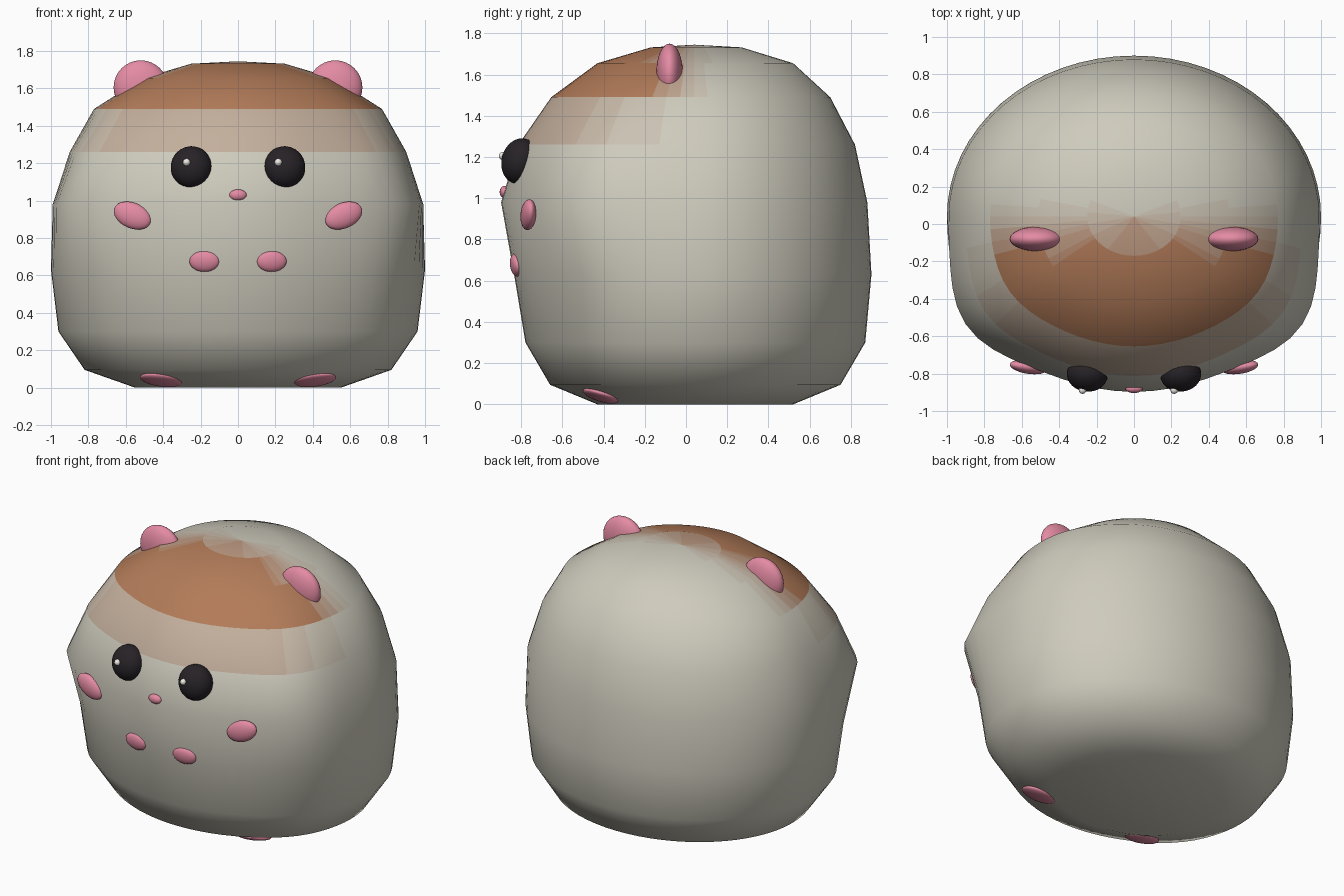
import bpy, bmesh, math

if "Cube" in bpy.data.objects:
    bpy.data.objects.remove(bpy.data.objects["Cube"])

CREAM, BROWN = (0.62, 0.60, 0.51), (0.45, 0.20, 0.10)


def material(name, rgb):
    m = bpy.data.materials.new(name)
    m.diffuse_color = (*rgb, 1)
    m.use_nodes = True
    m.node_tree.nodes["Principled BSDF"].inputs["Base Color"].default_value = m.diffuse_color
    return m


PINK = material("pink", (0.78, 0.26, 0.37))
BLACK = material("black", (0.02, 0.016, 0.02))
WHITE = material("white", (0.85, 0.83, 0.76))
# Cream-to-brown steps for the soft forehead patch
SHADES = 8
fur = [material(f"fur_{i}", [c + (b - c) * i / (SHADES - 1) for c, b in zip(CREAM, BROWN)])
       for i in range(SHADES)]


def clamp(v):
    return max(0.0, min(1.0, v))


def patch_weight(p):
    return (clamp((p.z - 1.24) / 0.3) * clamp((0.12 - p.y) / 0.3)
            * clamp((0.88 - abs(p.x)) / 0.25))


# Body: stacked rings (z, half width, front y, back y, cheek bulge)
RINGS = [(0.0, 0.55, -0.43, 0.52, 0.01), (0.095, 0.82, -0.66, 0.75, 0.02),
         (0.30, 0.96, -0.78, 0.87, 0.03), (0.63, 1.0, -0.835, 0.90, 0.03),
         (0.98, 0.99, -0.90, 0.88, 0.10), (1.26, 0.90, -0.815, 0.82, 0.07),
         (1.49, 0.77, -0.655, 0.70, 0.04), (1.655, 0.51, -0.43, 0.52, 0.02),
         (1.732, 0.25, -0.17, 0.27, 0.0)]
SEG, YC = 64, 0.04


def ring_point(a, z, w, front, back, bulge):
    c, s = math.cos(a), math.sin(a)
    if s >= 0:
        return (w * c, YC + (back - YC) * s, z)
    t = math.degrees(math.atan2(-s, abs(c)))
    k = 1 + bulge * (math.exp(-(t - 35) ** 2 / 350) - 0.03)
    if t < 4:
        k = 1
    return (w * c * k, YC + (YC - front) * s * k, z)


bm = bmesh.new()
rows = [[bm.verts.new(ring_point(2 * math.pi * i / SEG, *r)) for i in range(SEG)]
        for r in RINGS]
for lo, hi in zip(rows, rows[1:]):
    for i in range(SEG):
        j = (i + 1) % SEG
        bm.faces.new((lo[i], lo[j], hi[j], hi[i]))
bm.faces.new(rows[0][::-1])
top = bm.verts.new((0, YC, 1.745))
for i in range(SEG):
    bm.faces.new((rows[-1][i], rows[-1][(i + 1) % SEG], top))
for f in bm.faces:
    f.smooth = True
    f.material_index = round(patch_weight(f.calc_center_median()) * (SHADES - 1))
mesh = bpy.data.meshes.new("body")
bm.to_mesh(mesh)
bm.free()
for m in fur:
    mesh.materials.append(m)
bpy.context.collection.objects.link(bpy.data.objects.new("body", mesh))


def ellipsoid(name, loc, size, mat, rot=(0, 0, 0)):
    bpy.ops.mesh.primitive_uv_sphere_add(segments=32, ring_count=16, radius=1,
                                         location=loc, rotation=rot)
    o = bpy.context.object
    o.name = name
    o.scale = size
    o.data.materials.append(mat)
    bpy.ops.object.shade_smooth()


# Paired parts
for s, side in ((-1, "left"), (1, "right")):
    ellipsoid(f"ear_{side}", (0.52 * s, -0.08, 1.605), (0.145, 0.065, 0.145), PINK)
    ellipsoid(f"eye_{side}", (0.25 * s, -0.805, 1.18), (0.11, 0.09, 0.112), BLACK,
              (-0.25, 0, 0.1 * s))
    ellipsoid(f"eye_glint_{side}", (0.245 * s - 0.03, -0.888, 1.205), (0.02, 0.02, 0.02), WHITE)
    ellipsoid(f"cheek_{side}", (0.565 * s, -0.765, 0.92), (0.105, 0.036, 0.068), PINK,
              (0, -0.4 * s, 0.15 * s))
    ellipsoid(f"paw_{side}", (0.18 * s, -0.825, 0.675), (0.08, 0.028, 0.056), PINK,
              (0.15, 0, 0.1 * s))
    ellipsoid(f"foot_{side}", (0.41 * s, -0.415, 0.042), (0.115, 0.09, 0.026), PINK,
              (-0.3, -0.12 * s, 0))

# Nose
ellipsoid("nose", (0, -0.88, 1.03), (0.046, 0.024, 0.03), PINK)
